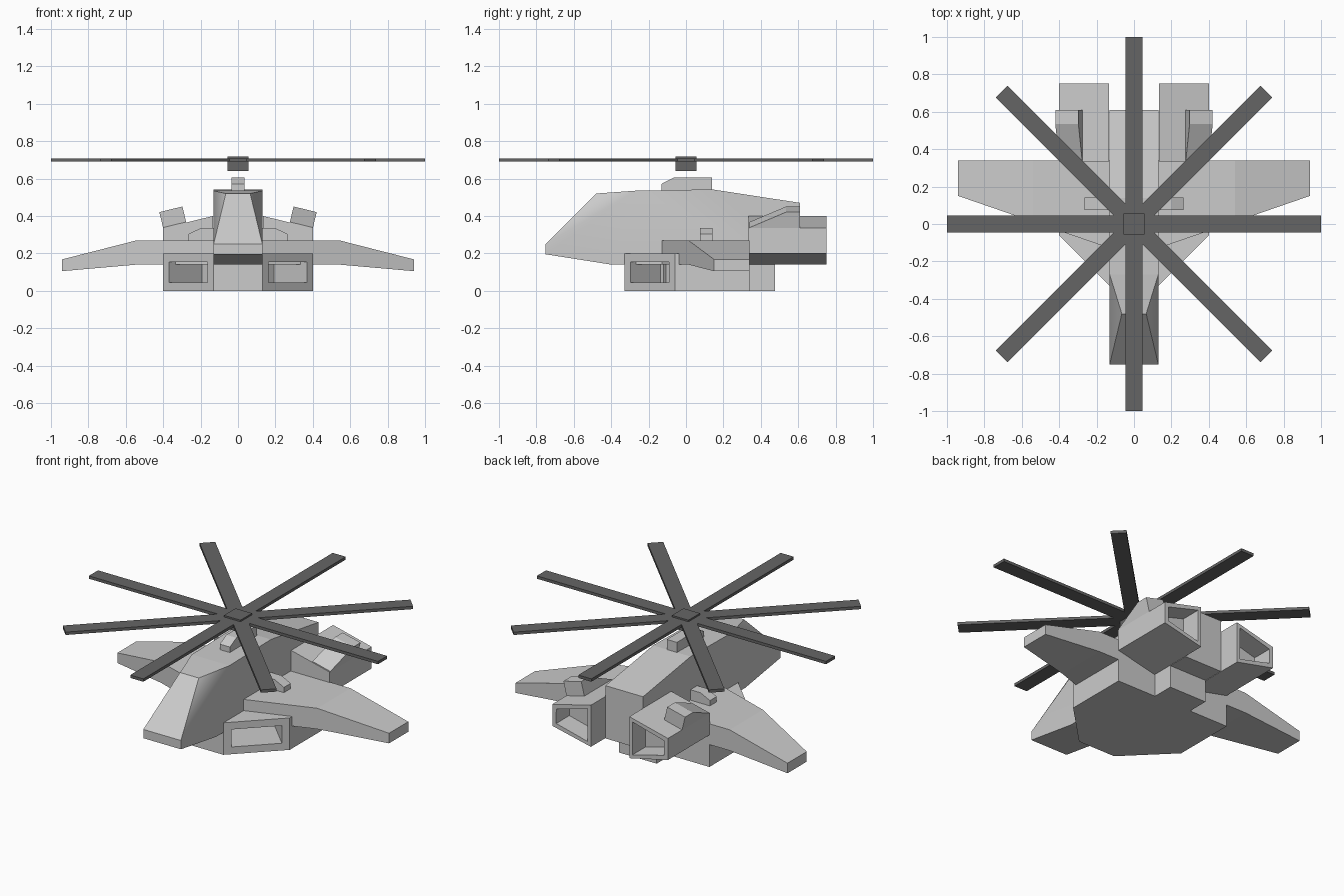
import bpy, bmesh, math
from mathutils import Vector, Matrix

if "Cube" in bpy.data.objects:
    bpy.data.objects.remove(bpy.data.objects["Cube"])


def material(name, v):
    m = bpy.data.materials.new(name)
    m.diffuse_color = (v, v, v, 1)
    m.use_nodes = True
    m.node_tree.nodes["Principled BSDF"].inputs["Base Color"].default_value = m.diffuse_color
    return m


LIGHT = material("light_grey", 0.60)
DARK = material("dark_grey", 0.13)


def finish(bm, name, mat, mirror=False):
    me = bpy.data.meshes.new(name)
    bm.to_mesh(me)
    bm.free()
    me.materials.append(mat)
    ob = bpy.data.objects.new(name, me)
    bpy.context.collection.objects.link(ob)
    if mirror:
        ob.modifiers.new("mirror", 'MIRROR').use_mirror_merge = False
    return ob


def loft(rings):
    """Closed solid through a row of matching outlines."""
    bm = bmesh.new()
    vs = [[bm.verts.new(p) for p in r] for r in rings]
    n = len(vs[0])
    bm.faces.new(vs[0])
    bm.faces.new(vs[-1])
    for a, b in zip(vs, vs[1:]):
        for i in range(n):
            j = (i + 1) % n
            bm.faces.new((a[i], a[j], b[j], b[i]))
    bmesh.ops.recalc_face_normals(bm, faces=bm.faces)
    return bm


def recess(bm, test, margin, depth):
    """Framed opening sunk into every face that passes the test."""
    bm.normal_update()
    faces = [f for f in bm.faces if test(f)]
    bmesh.ops.inset_individual(bm, faces=faces, thickness=margin, depth=0)
    bmesh.ops.inset_individual(bm, faces=faces, thickness=0, depth=-depth)


def box(name, lo, hi, mat, rot=0):
    ring = [(lo[0], lo[1]), (hi[0], lo[1]), (hi[0], hi[1]), (lo[0], hi[1])]
    bm = loft([[(x, y, z) for x, y in ring] for z in (lo[2], hi[2])])
    bm.transform(Matrix.Rotation(rot, 4, 'Z'))
    return finish(bm, name, mat)


# fuselage with tapered windscreen
W = 0.13
P = {"nose_low": (W, -.75, .195), "nose_top": (W, -.75, .25), "screen": (.065, -.48, .52),
     "roof_front": (W, -.27, .535), "roof_mid": (W, .14, .542), "tail_top": (W, .61, .47),
     "tail_low": (W, .61, .14), "belly": (W, -.40, .14)}
bm = bmesh.new()
R = {k: bm.verts.new(p) for k, p in P.items()}
L = {k: bm.verts.new((-p[0], p[1], p[2])) for k, p in P.items()}
for S in (R, L):
    for keys in (("nose_low", "nose_top", "roof_front", "belly"),
                 ("belly", "roof_front", "roof_mid", "tail_top", "tail_low"),
                 ("nose_top", "screen", "roof_front")):
        bm.faces.new([S[k] for k in keys]).smooth = True
loop = list(P)
for a, b in zip(loop, loop[1:] + loop[:1]):
    bm.faces.new((R[a], R[b], L[b], L[a]))
bmesh.ops.recalc_face_normals(bm, faces=bm.faces)
finish(bm, "fuselage", LIGHT)

# lower hull with deep slanted intakes
plan = [(-.13, -.33), (.13, -.33), (.40, -.06), (.40, .34), (-.40, .34), (-.40, -.06)]
bm = loft([[(x, y, z) for x, y in plan] for z in (0, .20)])
recess(bm, lambda f: f.normal.y < -.5 and abs(f.normal.x) > .5, .064, .25)
finish(bm, "lower_hull", LIGHT)
box("hull_tail", (-.13, .34, 0), (.13, .475, .14), LIGHT)

# swept wings
bm = loft([[(x, yf, zb), (x, .34, zb), (x, .34, zt), (x, yf, zt)]
           for x, yf, zb, zt in ((.12, -.133, .14, .27), (.54, .012, .14, .27), (.94, .15, .105, .168))])
finish(bm, "wing", LIGHT, True)

# engines with open rear nozzles
section = [(.133, .14), (.40, .20), (.40, .335), (.133, .40)]
bm = loft([[(x, y, z) for x, z in section] for y in (.335, .75)])
recess(bm, lambda f: f.normal.y > .9, .035, .13)
finish(bm, "engine", LIGHT, True)

# wedge scoops leaning on the sloped engine tops
base = Vector((.40, 0, .335))
across = Vector((-.267, 0, .065)).normalized()
up = Vector((.065, 0, .267)).normalized()
wedge = [(.34, -.005), (.34, .003), (.535, .088), (.61, .088), (.61, -.005)]
bm = loft([[base + across * s + up * h + Vector((0, y, 0)) for y, h in wedge] for s in (0, .127)])
finish(bm, "engine_scoop", LIGHT, True)

# small blocks at the wing roots
block = [(.12, .26), (.265, .26), (.265, .303), (.20, .335), (.12, .335)]
bm = loft([[(x, y, z) for x, z in block] for y in (.075, .142)])
finish(bm, "wing_root_block", LIGHT, True)

# roof fairing under the rotor
side = [(-.13, .53), (-.13, .572), (-.065, .605), (.14, .605), (.14, .53)]
bm = loft([[(x, y, z) for y, z in side] for x in (-.035, .035)])
finish(bm, "roof_fairing", LIGHT)

# rotor
box("rotor_hub", (-.057, -.057, .64), (.057, .057, .718), DARK)
for i in range(8):
    box("rotor_blade", (.03, -.045, .69), (1.0, .045, .708), DARK, i * math.pi / 4)
